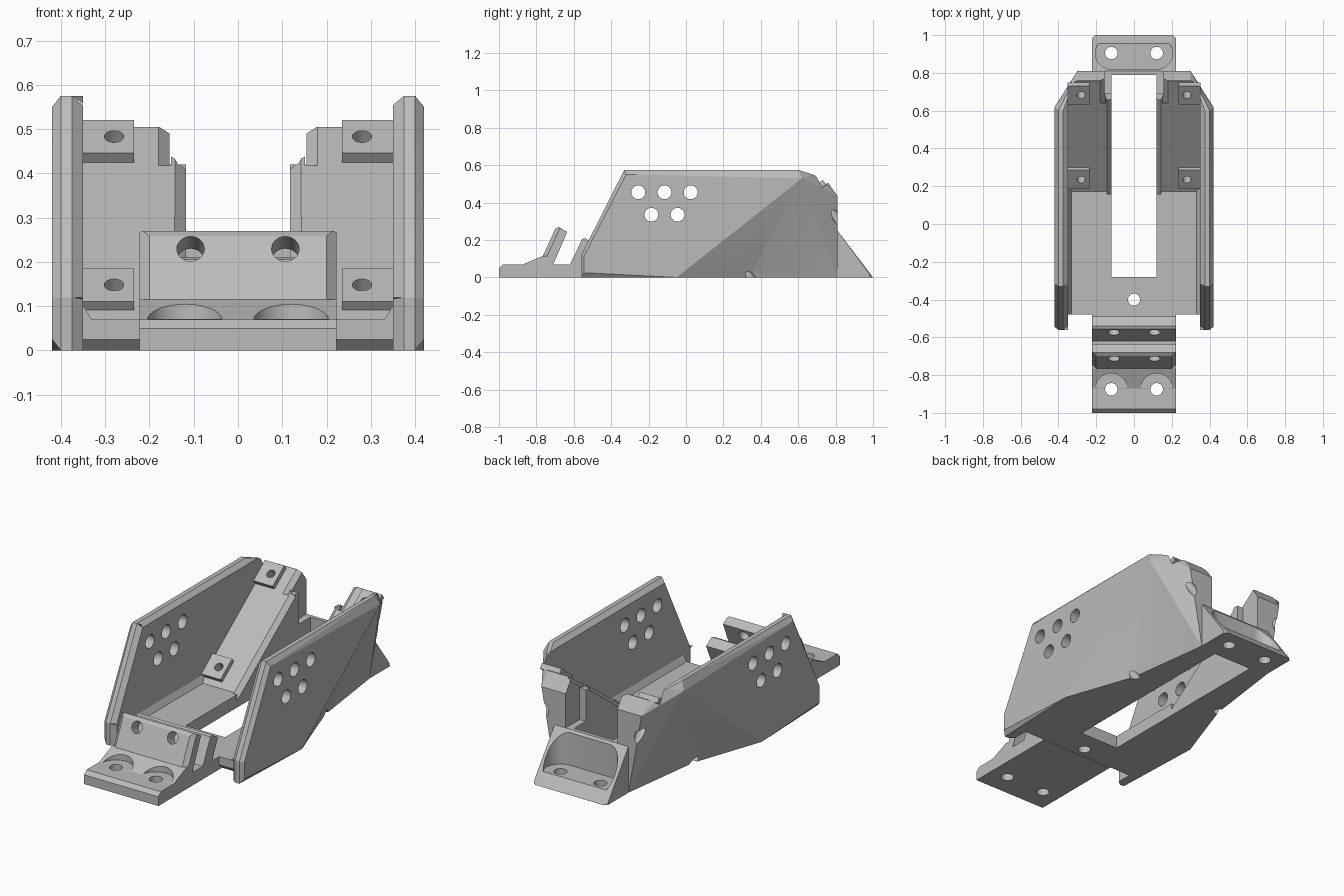
import bpy, bmesh, math
from mathutils import Vector

if "Cube" in bpy.data.objects:
    bpy.data.objects.remove(bpy.data.objects["Cube"])

grey = bpy.data.materials.new("machined grey")
grey.use_nodes = True
grey.diffuse_color = (0.5, 0.5, 0.5, 1)
grey.node_tree.nodes["Principled BSDF"].inputs["Base Color"].default_value = (0.5, 0.5, 0.5, 1)


def finish(bm, name):
    bm.normal_update()
    bmesh.ops.recalc_face_normals(bm, faces=bm.faces)
    if bm.calc_volume(signed=True) < 0:
        bmesh.ops.reverse_faces(bm, faces=bm.faces)
    mesh = bpy.data.meshes.new(name)
    bm.to_mesh(mesh)
    bm.free()
    mesh.materials.append(grey)
    obj = bpy.data.objects.new(name, mesh)
    bpy.context.collection.objects.link(obj)
    return obj


def hull(name, pts):
    bm = bmesh.new()
    for p in pts:
        bm.verts.new(p)
    out = bmesh.ops.convex_hull(bm, input=bm.verts)
    spare = [v for v in set(out["geom_interior"] + out["geom_unused"]) if isinstance(v, bmesh.types.BMVert)]
    bmesh.ops.delete(bm, geom=spare, context='VERTS')
    bm.normal_update()
    bmesh.ops.dissolve_limit(bm, angle_limit=0.002, verts=bm.verts, edges=bm.edges)
    return finish(bm, name)


def prism(name, profile, x0, x1):
    """Extrude a (y, z) outline along x."""
    bm = bmesh.new()
    ends = [[bm.verts.new((x, y, z)) for y, z in profile] for x in (x0, x1)]
    for end in ends:
        bm.faces.new(end)
    for i in range(len(profile)):
        a, b = ends
        bm.faces.new((a[i - 1], a[i], b[i], b[i - 1]))
    return finish(bm, name)


def box(name, x0, x1, y0, y1, z0, z1):
    return prism(name, [(y0, z0), (y1, z0), (y1, z1), (y0, z1)], x0, x1)


def rod(a, b, r):
    a, b = Vector(a), Vector(b)
    bm = bmesh.new()
    bmesh.ops.create_cone(bm, cap_ends=True, segments=32, radius1=r, radius2=r, depth=(b - a).length)
    q = (b - a).to_track_quat('Z', 'Y')
    for v in bm.verts:
        v.co = q @ v.co + (a + b) / 2
    return finish(bm, "rod")


def cut(obj, *cutters):
    for c in cutters:
        mod = obj.modifiers.new("cut", 'BOOLEAN')
        mod.operation, mod.solver, mod.object = 'DIFFERENCE', 'EXACT', c
        bpy.context.view_layer.objects.active = obj
        bpy.ops.object.modifier_apply(modifier=mod.name)
        bpy.data.objects.remove(c)


def both(pts):
    return [(s * x, y, z) for x, y, z in pts for s in (1, -1)]


# Cradle: outer shell
cradle = hull("cradle", both([
    (.42, -.545, .025), (.42, -.545, .115), (.42, -.32, .55), (.42, .62, .53), (.42, -.33, .02),
    (.40, -.56, 0), (.40, -.56, .12), (.40, -.33, .575), (.40, .60, .575), (.40, -.33, 0),
    (.42, -.05, 0), (.36, .68, .55), (.30, .76, .505), (.30, .81, .435), (.222, .81, 0)]))

# Undercut the lower rear flanks
P, Q, R, S, T = (.42, -.05, 0), (.284, .34, 0), (.42, .62, .53), (.222, .81, 0), (.30, .81, .435)
for s in (1, -1):
    for tri in ((P, Q, R), (Q, R, S), (R, S, T)):
        swept = [(s * (x + dx), y, z) for x, y, z in tri for dx in (0, .3)]
        swept += [(x, y, -.02) for x, y, z in swept if z == 0]
        cut(cradle, hull("undercut", swept))

# Channel above floor and ramps, central slot, open front and rear
cut(cradle,
    prism("channel", [(-1, .07), (.172, .07), (.757, .505), (1, .505), (1, 1), (-1, 1)], -.35, .35),
    box("slot", -.118, .118, -.28, .79, -.1, 1),
    box("front_opening", -.35, .35, -1, -.48, -.1, 1),
    box("rear_opening", -.155, .155, .69, 1, .25, 1),
    hull("ramp_notch", both([(.155, .75, .42), (.155, .75, .7), (.155, .67, .42), (.155, .67, .7),
                             (.118, .64, .42), (.118, .64, .7)])),
    prism("lower_bevel", [(-.5, -.02), (-.455, 0), (-.48, .025), (-.5, .025)], -.35, .35))

for s, side in ((1, "left"), (-1, "right")):
    # Inner bevels on the wall tops and sloping front edges
    edge = [(-.56, -.01), (-.56, .12), (-.33, .575), (.70, .575)]
    inner = [(-.535, -.01), (-.535, .115), (-.315, .55), (.70, .55)]
    for i in range(3):
        pts = []
        for (y, z), (iy, iz) in zip(edge[i:i + 2], inner[i:i + 2]):
            pts += [(s * .375, y, z), (s * .345, iy, iz), (s * .345, 2 * y - iy, 2 * z - iz),
                    (s * .375, 2 * y - iy, 2 * z - iz)]
        cut(cradle, hull("edge_bevel", pts))
    # Bevels on the inner edges of the ramps
    for x, y0, y1 in ((.118, .16, .66), (.155, .64, .80)):
        pts = []
        for y in (y0, y1):
            z = .07 + (y - .172) * .744
            pts += [(s * (x + .025), y, z), (s * (x - .004), y, z - .03), (s * (x - .004), y, z + .03),
                    (s * (x + .025), y, z + .03)]
        cut(cradle, hull("ramp_bevel", pts))
    # Wall perforations
    for n, y0, z in ((3, -.255, .455), (2, -.185, .335)):
        for k in range(n):
            y = y0 + .14 * k
            cut(cradle, rod((s * .3, y, z), (s * .5, y, z), .037))
    # Angled corner between floor and wall
    hull(f"floor_fillet_{side}", [(s * x, y, z) for y in (-.48, .2)
                                  for x, z in ((.33, .068), (.352, .068), (.352, .105))])
cut(cradle, rod((0, -.4, -.1), (0, -.4, .2), .032))

# Mounting pads lying on the ramps, drilled right through the cradle
along, normal = Vector((0, .8, .6)), Vector((0, -.6, .8))
for s, side in ((1, "left"), (-1, "right")):
    for label, y, z in (("lower", .235, .148), ("upper", .682, .483)):
        c = Vector((s * .28, y, z))
        outline = [c + along * a + normal * t for a, t in ((-.062, -.03), (.062, -.03), (.062, 0), (-.062, 0))]
        pad = prism(f"{label}_pad_{side}", [(p.y, p.z) for p in outline], s * .235, s * .352)
        for part in (pad, cradle):
            cut(part, rod(c + normal * .1, c - normal * .4, .022))

# Rear foot: wedge with a rounded pocket and two screw holes
foot = hull("rear_foot", both([(.222, .79, 0), (.222, .79, .25), (.222, .81, .25),
                               (.222, .98, .02), (.222, .985, 0), (.205, 1, 0)]))
pocket = [(sx * (.12 + .085 * math.cos(t)), .905 + .085 * math.sin(t), z)
          for sx in (1, -1) for z in (.06, .4)
          for t in [math.pi * (k / 16 - .5) for k in range(17)]]
cut(foot, hull("pocket", pocket))

# Front mount: foot plate with two leaning bars
mount = prism("front_mount", [
    (-1, 0), (-1, .05), (-.98, .07), (-.87, .07), (-.765, .115), (-.70, .258), (-.68, .27), (-.635, .243),
    (-.71, .07), (-.62, .07), (-.555, .205), (-.54, .21), (-.49, .18), (-.54, .07), (-.46, .07), (-.46, 0)],
    -.223, .223)
for s in (1, -1):
    # Bevelled bar corners
    corner = []
    for y, z in ((-.765, .115), (-.68, .302)):
        corner += [(s * .2, y, z), (s * .24, y, z), (s * .24, y + .04, z), (s * .2, y - .03, z)]
    cut(mount, hull("corner", corner))
    # Screw holes with clearance, and pin holes through both bars
    cut(mount,
        rod((s * .12, -.875, .071), (s * .12, -.875, .14), .085),
        rod((s * .12, -.875, -.1), (s * .12, -.875, .2), .033),
        rod((s * .107, -.80, .27), (s * .107, -.47, .116), .031))
    cut(foot, rod((s * .12, .905, -.1), (s * .12, .905, .3), .033))

# Smooth shading on holes and curves, keeping machined edges sharp
bpy.ops.object.select_all(action='DESELECT')
for obj in bpy.context.scene.objects:
    if obj.type == 'MESH' and grey.name in obj.data.materials:
        obj.select_set(True)
        bpy.context.view_layer.objects.active = obj
bpy.ops.object.shade_smooth_by_angle(angle=math.radians(13))
